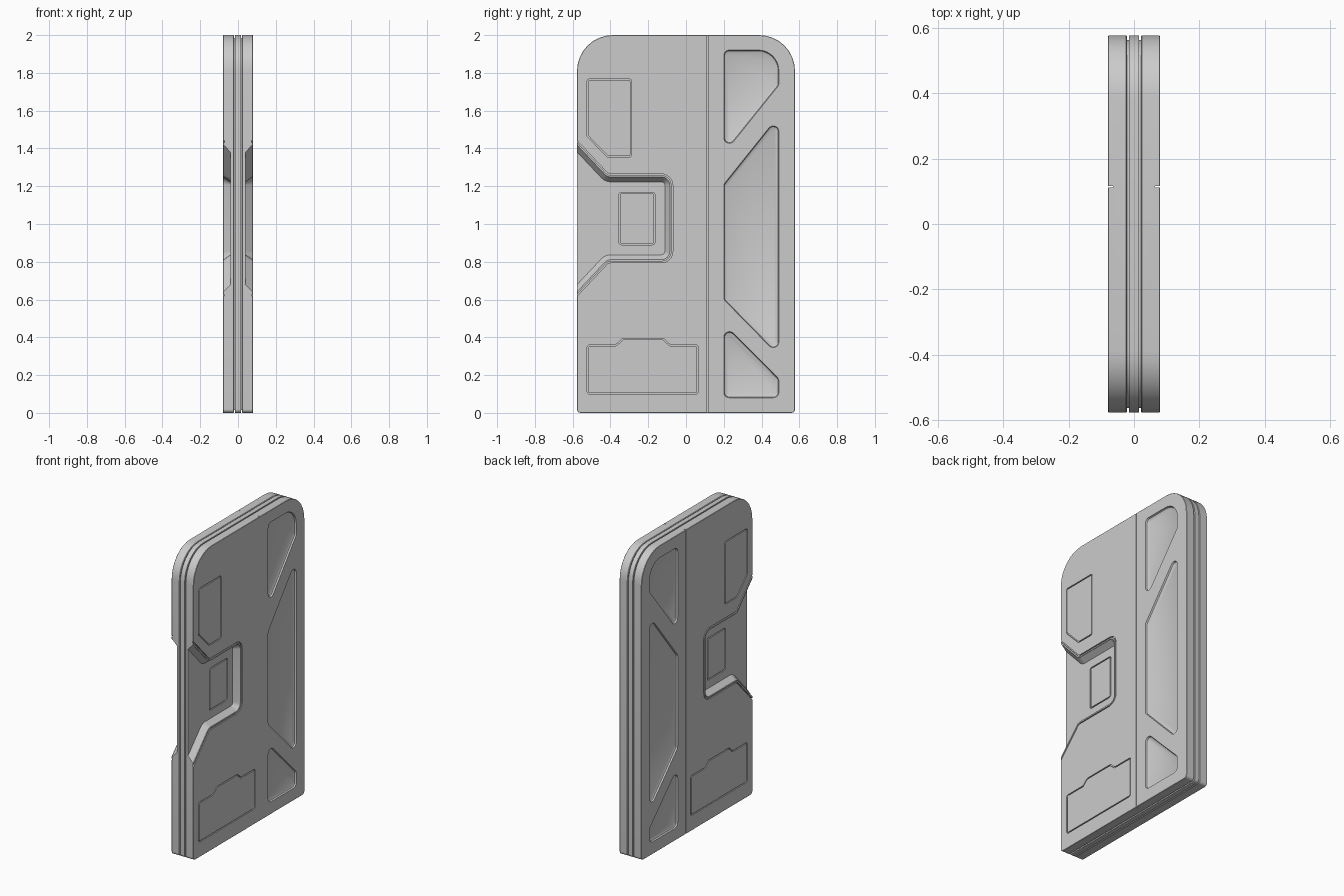
import bpy, bmesh, math
from mathutils import Vector

if "Cube" in bpy.data.objects:
    bpy.data.objects.remove(bpy.data.objects["Cube"])

STEPS = 8


def rounded(corners):
    """Closed CCW (y, z) outline from (y, z, radius) corners."""
    pts = [Vector(c[:2]) for c in corners]
    n = len(pts)
    out = []
    for i, c in enumerate(corners):
        p, r = pts[i], c[2]
        a = (pts[i - 1] - p).normalized()
        b = (pts[(i + 1) % n] - p).normalized()
        if r <= 0:
            out.append(p)
            continue
        half = a.angle(b) / 2
        centre = p + (a + b).normalized() * (r / math.sin(half))
        t = r / math.tan(half)
        v0, v1 = p + a * t - centre, p + b * t - centre
        sweep = math.pi - 2 * half
        for k in range(STEPS + 1):
            f = k / STEPS
            d = (v0 * math.sin((1 - f) * sweep) + v1 * math.sin(f * sweep)) / math.sin(sweep)
            out.append(centre + d)
    area = sum(out[i - 1].cross(out[i]) for i in range(len(out)))
    return out if area > 0 else out[::-1]


def inset(pts, d):
    """Offset an outline inwards with mitred corners."""
    res = []
    for i, p in enumerate(pts):
        e1 = (p - pts[i - 1]).normalized()
        e2 = (pts[(i + 1) % len(pts)] - p).normalized()
        n1, n2 = Vector((-e1.y, e1.x)), Vector((-e2.y, e2.x))
        res.append(p + (n1 + n2) * (d / (1 + n1.dot(n2))))
    return res


def loft(name, pts, levels, ring=False):
    """Join (inset, x) copies of an outline; ring=True closes into a frame."""
    bm = bmesh.new()
    rows = [[bm.verts.new((x, p.x, p.y)) for p in inset(pts, d)] for d, x in levels]
    n = len(pts)
    pairs = list(zip(rows, rows[1:])) + ([(rows[-1], rows[0])] if ring else [])
    for r0, r1 in pairs:
        for i in range(n):
            j = (i + 1) % n
            bm.faces.new((r0[i], r0[j], r1[j], r1[i]))
    if not ring:
        bm.faces.new(rows[0])
        bm.faces.new(rows[-1])
    bmesh.ops.recalc_face_normals(bm, faces=bm.faces)
    me = bpy.data.meshes.new(name)
    bm.to_mesh(me)
    bm.free()
    ob = bpy.data.objects.new(name, me)
    bpy.context.collection.objects.link(ob)
    return ob


def activate(ob):
    bpy.ops.object.select_all(action='DESELECT')
    ob.select_set(True)
    bpy.context.view_layer.objects.active = ob


def cut(target, cutter):
    cutter.hide_render = True
    m = target.modifiers.new("cut", 'BOOLEAN')
    m.operation, m.solver, m.object = 'DIFFERENCE', 'EXACT', cutter
    activate(target)
    bpy.ops.object.modifier_apply(modifier=m.name)
    bpy.data.objects.remove(cutter, do_unlink=True)


def groove(target, pts, face_x, depth=0.008, width=0.007):
    lo, hi = face_x - depth, face_x + 0.01
    cut(target, loft("groove_cutter", pts, [(0, lo), (0, hi), (width, hi), (width, lo)], True))


# Door outline, core layer and the recessed spacer that forms the edge grooves
outline = rounded([(-0.577, 0, 0.02), (0.577, 0, 0.02), (0.577, 2, 0.19), (-0.577, 2, 0.19)])
core = loft("door_core", outline, [(0, -0.015), (0, 0.015)])
spacer = loft("door_spacer", outline, [(0.014, -0.03), (0.014, 0.03)])

# Outer skin, modelled on +x and mirrored at the end
F = 0.08
skin = loft("door_skin", outline, [(0.003, 0.021), (0, 0.024), (0, F - 0.002), (0.002, F)])

# Handle recess with a separate rim line
notch = rounded([(-0.7, 1.573, 0), (-0.7, 0.487, 0), (-0.41, 0.795, 0.03),
                 (-0.07, 0.795, 0.06), (-0.07, 1.265, 0.06), (-0.41, 1.265, 0.03)])
groove(skin, notch, F)
cut(skin, loft("recess_cutter", notch,
               [(0.016, F + 0.02), (0.016, F - 0.003), (0.042, 0.04)]))

# Flush panel lines
panels = [
    ([(-0.525, 1.768, 0.015), (-0.525, 1.465, 0.015), (-0.415, 1.353, 0.015),
      (-0.288, 1.353, 0.015), (-0.288, 1.768, 0.015)], F),
    ([(-0.523, 0.098, 0.015), (0.065, 0.098, 0.015), (0.065, 0.361, 0.015),
      (-0.083, 0.361, 0.015), (-0.12, 0.395, 0.015), (-0.335, 0.395, 0.015),
      (-0.372, 0.361, 0.015), (-0.523, 0.361, 0.015)], F),
    ([(-0.356, 0.89, 0.015), (-0.164, 0.89, 0.015), (-0.164, 1.168, 0.015),
      (-0.356, 1.168, 0.015)], 0.04),
]
for corners, face in panels:
    groove(skin, rounded(corners), face)

# Full-height seam
seam = rounded([(0.112, -0.1, 0), (0.117, -0.1, 0), (0.117, 2.1, 0), (0.112, 2.1, 0)])
cut(skin, loft("seam_cutter", seam, [(0, F - 0.015), (0, F + 0.02)]))

# Stamped pockets with sloped walls
pockets = [
    [(0.2, 1.921, 0.03), (0.2, 1.372, 0.03), (0.492, 1.735, 0.03), (0.492, 1.921, 0.11)],
    [(0.2, 1.21, 0.03), (0.2, 0.6, 0.03), (0.492, 0.302, 0.03), (0.492, 1.575, 0.03)],
    [(0.2, 0.473, 0.03), (0.2, 0.08, 0.03), (0.492, 0.08, 0.03), (0.492, 0.18, 0.03)],
]
for corners in pockets:
    cut(skin, loft("pocket_cutter", rounded(corners),
                   [(0, F + 0.02), (0, F - 0.001), (0.004, F - 0.009), (0.016, F - 0.015)]))

mirror = skin.modifiers.new("mirror", 'MIRROR')
mirror.use_axis = (True, False, False)
mirror.use_clip = False
mirror.use_mirror_merge = False
activate(skin)
bpy.ops.object.modifier_apply(modifier=mirror.name)

for ob in (core, spacer, skin):
    activate(ob)
    bpy.ops.object.shade_smooth_by_angle(angle=math.radians(30))
